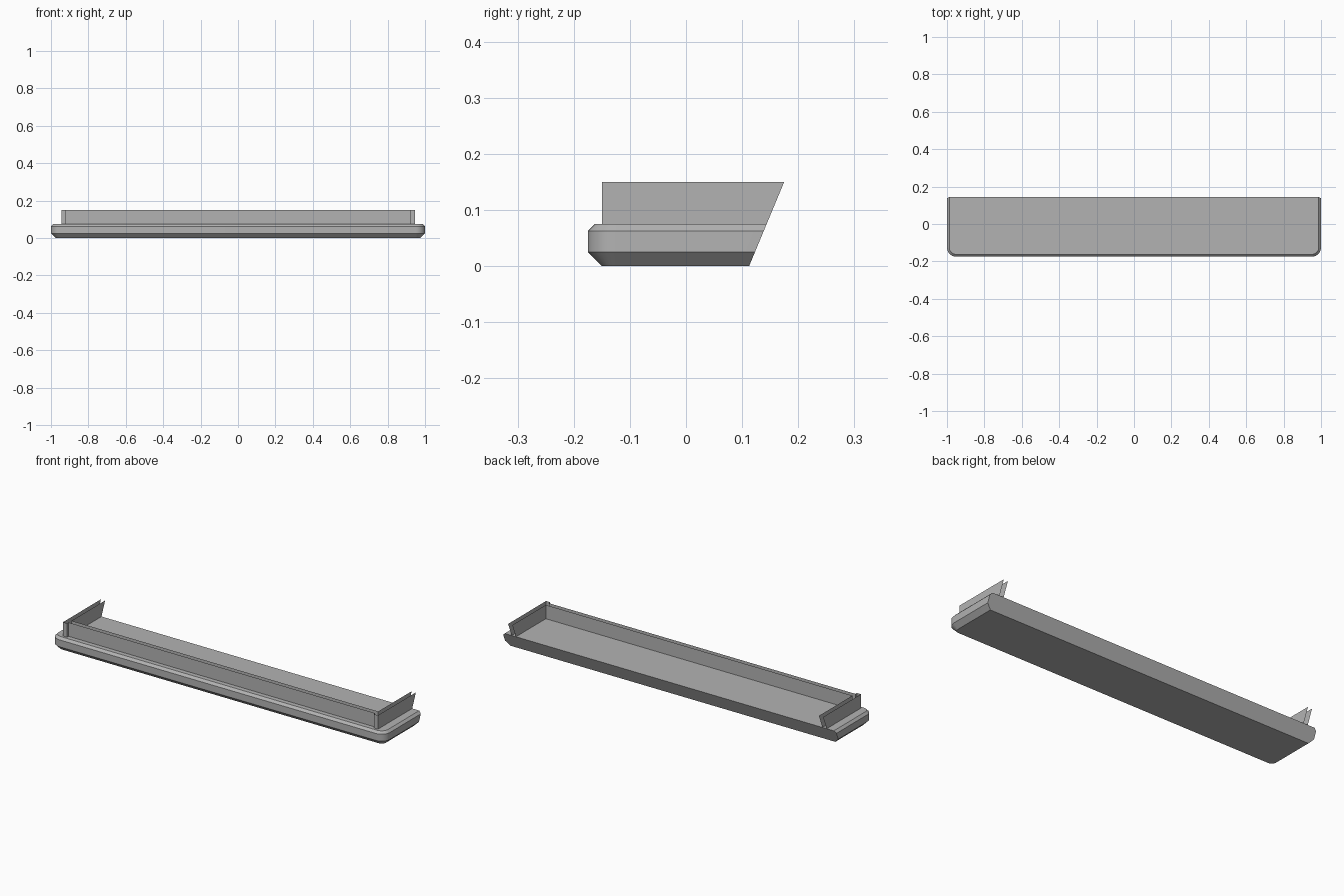
import bpy, bmesh, math
from mathutils import Vector

cube = bpy.data.objects.get("Cube")
if cube:
    bpy.data.objects.remove(cube, do_unlink=True)

GREY = (0.45, 0.45, 0.45, 1)
mat = bpy.data.materials.new("plain_grey")
mat.use_nodes = True
mat.diffuse_color = GREY
mat.node_tree.nodes["Principled BSDF"].inputs["Base Color"].default_value = GREY

FLOOR, TOP = 0.075, 0.15       # tray floor and rim heights
BACK, SLOPE = 0.1125, 0.4167   # raked rear plane: y = BACK + SLOPE * z
FAR = 0.3                      # rough length before the rear cut


def loft(name, loops):
    """Skin stacked outlines, then slice the rear off along the raked plane."""
    bm = bmesh.new()
    rings = [[bm.verts.new(p) for p in loop] for loop in loops]
    n = len(rings[0])
    for low, high in zip(rings, rings[1:]):
        for i in range(n):
            j = (i + 1) % n
            bm.faces.new((low[i], low[j], high[j], high[i]))
    bm.faces.new(rings[0][::-1])
    bm.faces.new(rings[-1])
    cut = bmesh.ops.bisect_plane(
        bm, geom=bm.verts[:] + bm.edges[:] + bm.faces[:],
        plane_co=(0, BACK, 0), plane_no=Vector((0, 1, -SLOPE)).normalized(),
        clear_outer=True)
    edges = [e for e in cut["geom_cut"] if isinstance(e, bmesh.types.BMEdge)]
    bmesh.ops.holes_fill(bm, edges=edges, sides=0)
    bmesh.ops.recalc_face_normals(bm, faces=bm.faces[:])
    mesh = bpy.data.meshes.new(name)
    bm.to_mesh(mesh)
    bm.free()
    mesh.materials.append(mat)
    obj = bpy.data.objects.new(name, mesh)
    bpy.context.collection.objects.link(obj)
    return obj


def base_outline(z, inset, radius=0.05, steps=8):
    """Rectangle with two rounded front corners, shrunk by inset."""
    r = radius - inset
    cx, cy = 1 - radius, -0.175 + radius
    arc = [math.radians(90 * i / steps) for i in range(steps + 1)]
    left = [(cx + r * math.sin(a), cy - r * math.cos(a), z) for a in arc]
    right = [(-x, y, z) for x, y, z in reversed(left)]
    return left + [(1 - inset, FAR, z), (inset - 1, FAR, z)] + right


# Base slab: chamfered underside, upright edge, small top chamfer
base = loft("base_slab", [base_outline(z, inset) for z, inset in
                          ((0, 0.025), (0.025, 0), (0.0625, 0), (FLOOR, 0.0125))])
bpy.ops.object.select_all(action="DESELECT")
base.select_set(True)
bpy.context.view_layer.objects.active = base
bpy.ops.object.shade_smooth_by_angle(angle=math.radians(25))

# Raised rim: two side walls joined by a slightly recessed front wall
OUT, INN = 0.945, 0.92
half = [(INN, -0.1375), (INN, -0.15), (OUT, -0.15), (OUT, FAR), (INN, FAR), (INN, -0.1125)]
plan = half + [(-x, y) for x, y in reversed(half)]
loft("rim_wall", [[(x, y, z) for x, y in plan] for z in (FLOOR, TOP)])
